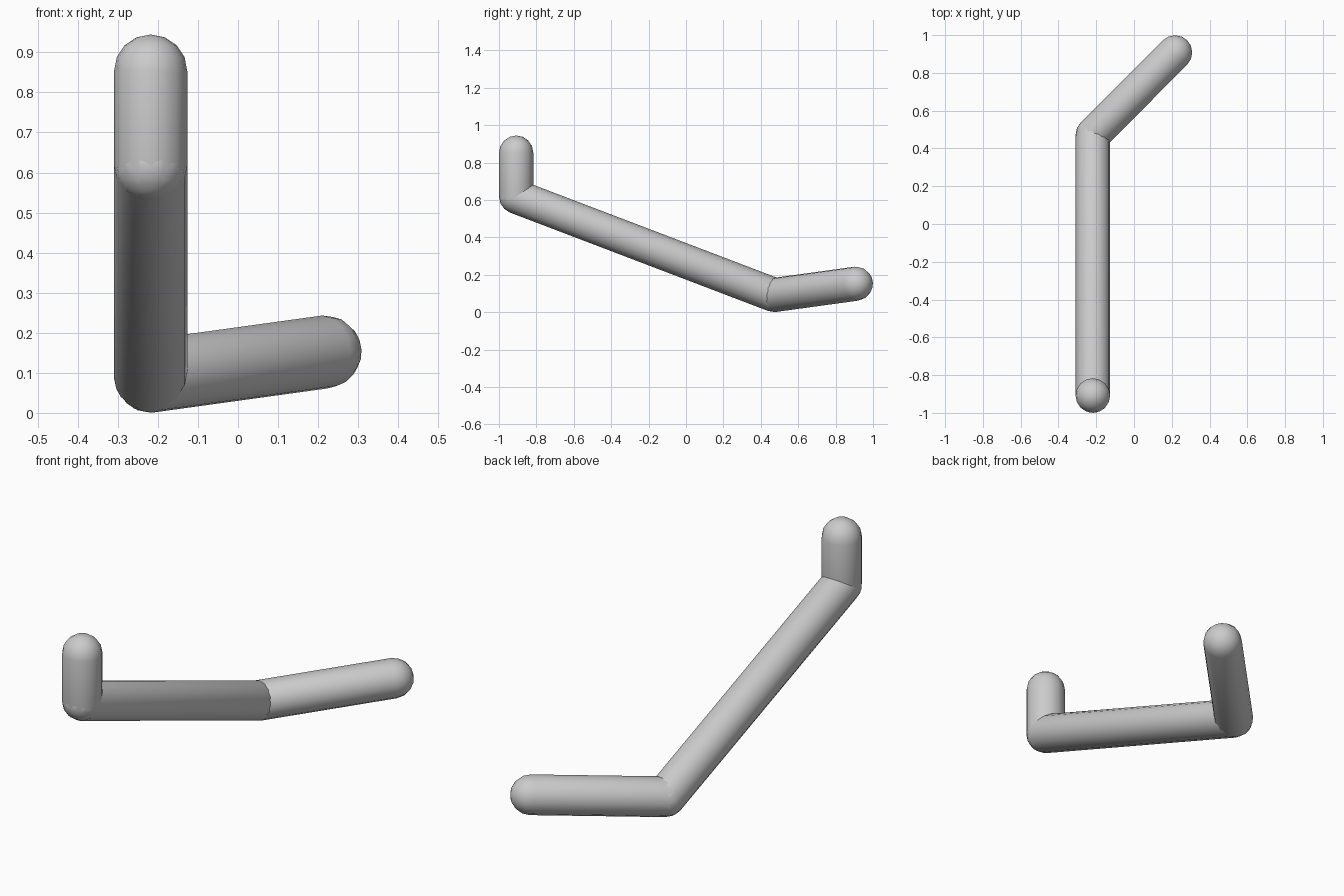
import bpy, bmesh
from mathutils import Vector

cube = bpy.data.objects.get("Cube")
if cube:
    bpy.data.objects.remove(cube, do_unlink=True)

RADIUS = 0.0915

# Single grey finish
grey = bpy.data.materials.new("plain_grey")
grey.use_nodes = True
colour = (0.6, 0.6, 0.6, 1)
grey.diffuse_color = colour
grey.node_tree.nodes["Principled BSDF"].inputs["Base Color"].default_value = colour


def capsule(name, start, end):
    """Round-ended tube whose end spheres are centred on start and end."""
    start, end = Vector(start), Vector(end)
    axis = end - start
    bm = bmesh.new()
    bmesh.ops.create_uvsphere(bm, u_segments=16, v_segments=8, radius=RADIUS)
    # Open the sphere at its equator, lift the upper half, bridge the gap
    equator = [e for e in bm.edges if all(abs(v.co.z) < 1e-4 for v in e.verts)]
    bmesh.ops.split_edges(bm, edges=equator)
    top = {v for f in bm.faces if f.calc_center_median().z > 0 for v in f.verts}
    for v in top:
        v.co.z += axis.length
    bmesh.ops.bridge_loops(bm, edges=[e for e in bm.edges if e.is_boundary])
    bmesh.ops.recalc_face_normals(bm, faces=bm.faces)
    for f in bm.faces:
        f.smooth = True
    mesh = bpy.data.meshes.new(name)
    bm.to_mesh(mesh)
    bm.free()
    mesh.materials.append(grey)
    obj = bpy.data.objects.new(name, mesh)
    bpy.context.collection.objects.link(obj)
    obj.rotation_euler = axis.to_track_quat('Z', 'Y').to_euler()
    obj.location = start
    return obj


# Bent rod: upright tip, long sloping shaft, angled foot
tip = (-0.218, -0.908, 0.853)
upper_bend = (-0.218, -0.908, 0.618)
lower_bend = (-0.218, 0.472, 0.092)
foot_end = (0.217, 0.908, 0.152)

capsule("upright_tip", upper_bend, tip)
capsule("long_shaft", upper_bend, lower_bend)
capsule("angled_foot", lower_bend, foot_end)
